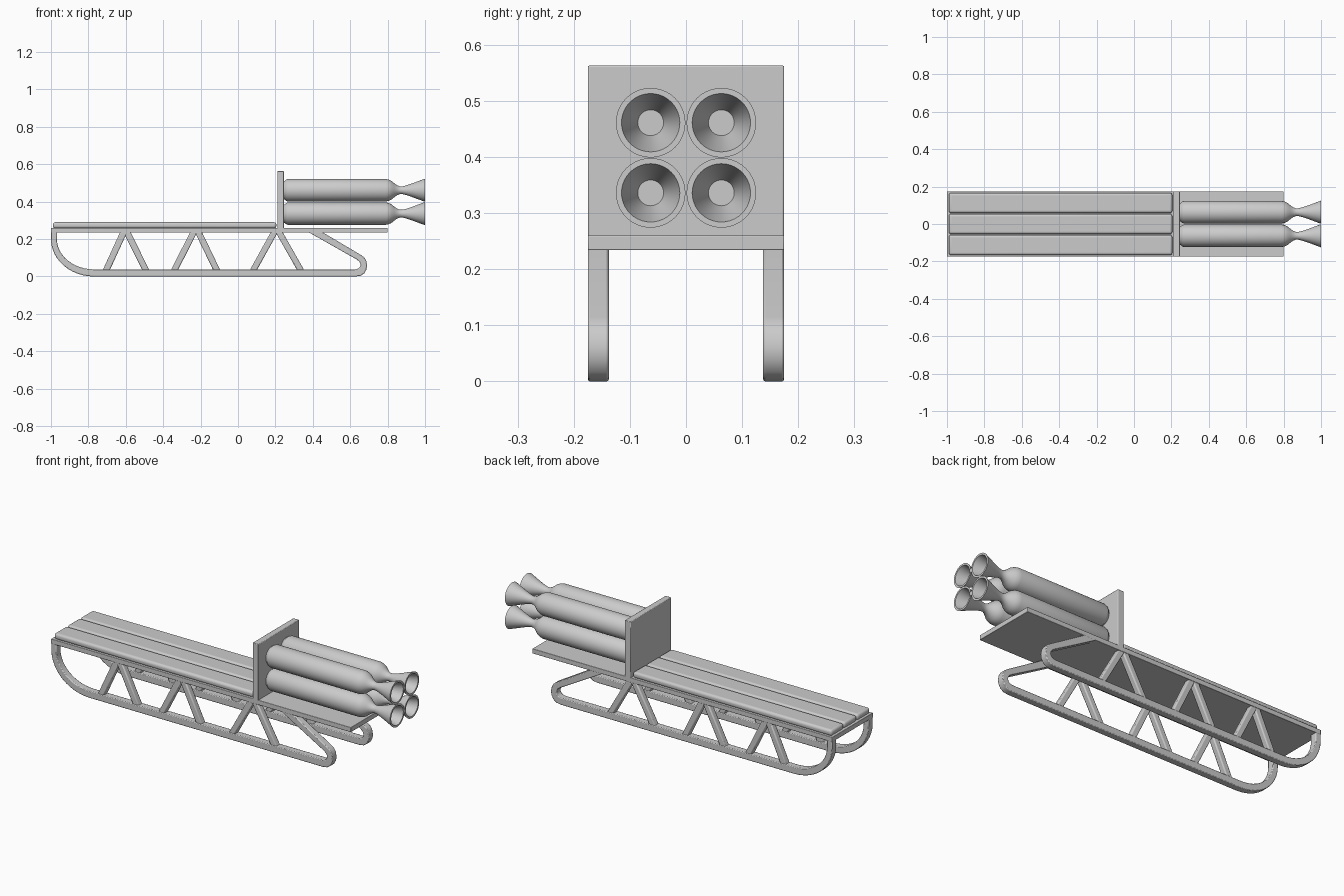
import bpy, bmesh, math
from mathutils import Vector

if "Cube" in bpy.data.objects:
    bpy.data.objects.remove(bpy.data.objects["Cube"])


def finish(name, bm, bevel=0.0, segs=2, angle=30):
    bmesh.ops.recalc_face_normals(bm, faces=bm.faces)
    me = bpy.data.meshes.new(name)
    bm.to_mesh(me)
    bm.free()
    ob = bpy.data.objects.new(name, me)
    bpy.context.collection.objects.link(ob)
    if bevel:
        m = ob.modifiers.new("Bevel", 'BEVEL')
        m.width, m.segments = bevel, segs
        m.limit_method, m.angle_limit = 'ANGLE', math.radians(50)
    bpy.ops.object.select_all(action='DESELECT')
    ob.select_set(True)
    bpy.context.view_layer.objects.active = ob
    bpy.ops.object.shade_smooth_by_angle(angle=math.radians(angle))
    return ob


def box(name, lo, hi, bevel=0.0, segs=2):
    bm = bmesh.new()
    bmesh.ops.create_cube(bm, size=1)
    for v in bm.verts:
        v.co = Vector([(a + b) / 2 + c * (b - a) for a, b, c in zip(lo, hi, v.co)])
    return finish(name, bm, bevel, segs)


def ribbon(name, outer, inner, y0, y1, bevel):
    """Band in the XZ plane between two matching outlines, thick from y0 to y1."""
    bm = bmesh.new()
    rings = [[bm.verts.new((p[0], y, p[1])) for p, y in ((o, y0), (o, y1), (i, y1), (i, y0))]
             for o, i in zip(outer, inner)]
    for a, b in zip(rings, rings[1:]):
        for k in range(4):
            bm.faces.new((a[k], a[(k + 1) % 4], b[(k + 1) % 4], b[k]))
    bm.faces.new(rings[0])
    bm.faces.new(rings[-1])
    return finish(name, bm, bevel)


def lathe(name, profile, y, z, n=40):
    """Revolve (x, radius) points about a line parallel to X."""
    bm = bmesh.new()
    rings = []
    for x, r in profile:
        rings.append([bm.verts.new((x, y + r * math.cos(2 * math.pi * k / n),
                                    z + r * math.sin(2 * math.pi * k / n))) for k in range(n)])
    for a, b in zip(rings, rings[1:]):
        for k in range(n):
            bm.faces.new((a[k], a[(k + 1) % n], b[(k + 1) % n], b[k]))
    bm.faces.new(rings[0])
    bm.faces.new(rings[-1])
    return finish(name, bm, angle=35)


# Deck, seat planks and backboard
box("deck", (-1, -0.175, 0.234), (0.8, 0.175, 0.26), 0.002)
for i in (-1, 0, 1):
    c = i * 0.1125
    box(f"seat_plank_{i + 2}", (-0.99, c - 0.054, 0.257), (0.205, c + 0.054, 0.29), 0.013, 4)
box("backboard", (0.21, -0.175, 0.255), (0.245, 0.175, 0.563), 0.003)

# Runner outlines: curled front, straight bottom, hooked tail
quarter = [math.pi + k * math.pi / 24 for k in range(13)]
outer = [(-1, 0.238)] + [(-0.77 + 0.23 * math.cos(a), 0.2 + 0.2 * math.sin(a)) for a in quarter]
inner = [(-0.968, 0.238)] + [(-0.77 + 0.198 * math.cos(a), 0.2 + 0.162 * math.sin(a)) for a in quarter]
outer += [(0.63, 0), (0.656, 0.004), (0.675, 0.017), (0.687, 0.038), (0.69, 0.06),
          (0.685, 0.085), (0.675, 0.102), (0.657, 0.115), (0.45, 0.238)]
inner += [(0.625, 0.038), (0.638, 0.04), (0.647, 0.045), (0.653, 0.053), (0.655, 0.062),
          (0.653, 0.072), (0.647, 0.081), (0.636, 0.09), (0.375, 0.238)]

# Strut pairs: (foot x, top x)
struts = [(-0.706, -0.61), (-0.491, -0.595), (-0.342, -0.235), (-0.112, -0.213),
          (0.08, 0.196), (0.337, 0.218)]
h = 0.019
for side, s in (("left", -1), ("right", 1)):
    y0, y1 = sorted((s * 0.1375, s * 0.175))
    ribbon(f"{side}_runner", outer, inner, y0, y1, 0.004)
    for n, (foot, top) in enumerate(struts):
        ribbon(f"{side}_strut_{n + 1}", [(foot - h, 0.03), (top - h, 0.24)],
               [(foot + h, 0.03), (top + h, 0.24)], y0 + 0.002, y1 - 0.002, 0.006)

# Four rockets with flared hollow nozzles
profile = [(0.244, 0.048), (0.25, 0.05), (0.256, 0.056), (0.266, 0.06), (0.79, 0.06),
           (0.805, 0.057), (0.82, 0.05), (0.835, 0.038), (0.85, 0.027), (0.865, 0.021),
           (0.88, 0.021), (0.9, 0.026), (0.93, 0.036), (0.965, 0.049), (1.0, 0.062),
           (1.0, 0.052), (0.965, 0.042), (0.93, 0.031), (0.905, 0.023)]
for row, z in (("lower", 0.336), ("upper", 0.461)):
    for side, s in (("left", -1), ("right", 1)):
        lathe(f"{row}_{side}_rocket", profile, s * 0.063, z)
